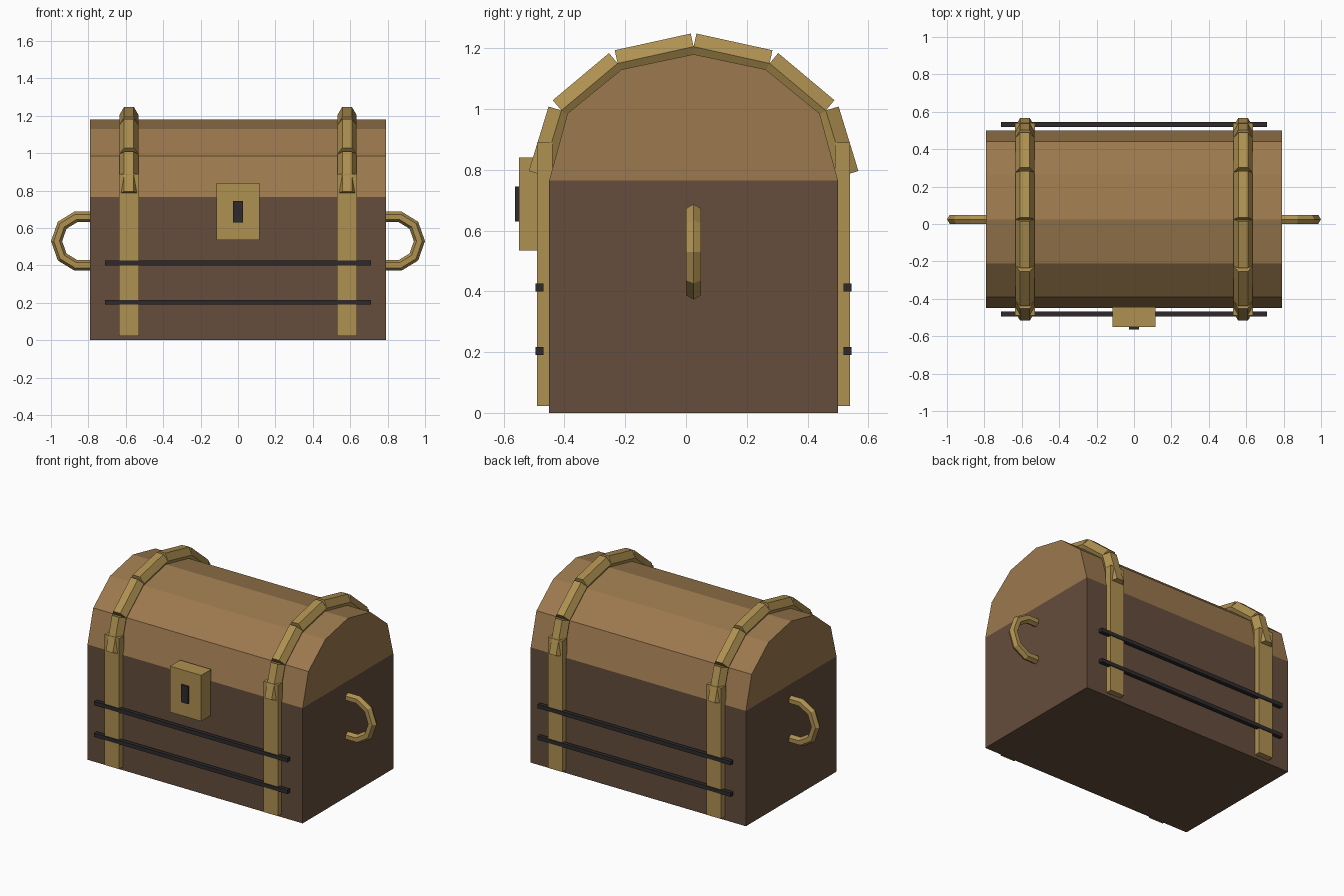
import bpy, bmesh, math
from mathutils import Vector

cube = bpy.data.objects.get("Cube")
if cube:
    bpy.data.objects.remove(cube, do_unlink=True)

MID = 0.025   # depth centre of the chest body


def material(name, rgb):
    lin = [((c / 255 + 0.055) / 1.055) ** 2.4 for c in rgb] + [1.0]
    m = bpy.data.materials.new(name)
    m.use_nodes = True
    m.diffuse_color = lin
    bsdf = next(n for n in m.node_tree.nodes if n.type == 'BSDF_PRINCIPLED')
    bsdf.inputs["Base Color"].default_value = lin
    return m


DARK_WOOD = material("dark wood", (101, 77, 60))
LIGHT_WOOD = material("light wood", (156, 121, 78))
BRASS = material("brass", (175, 145, 81))
IRON = material("black iron", (46, 42, 44))


def finish(name, bm, mat):
    bmesh.ops.recalc_face_normals(bm, faces=bm.faces)
    mesh = bpy.data.meshes.new(name)
    bm.to_mesh(mesh)
    bm.free()
    mesh.materials.append(mat)
    obj = bpy.data.objects.new(name, mesh)
    bpy.context.collection.objects.link(obj)
    return obj


def box(name, lo, hi, mat):
    bm = bmesh.new()
    bmesh.ops.create_cube(bm, size=1)
    for v in bm.verts:
        v.co = [h if c > 0 else l for c, l, h in zip(v.co, lo, hi)]
    return finish(name, bm, mat)


def hex_sweep(bm, path, side, radius, start):
    """Sweep a hexagon along a flat path; side is the normal of its plane."""
    path = [Vector(p) for p in path]
    rings = []
    for i, p in enumerate(path):
        dirs = [(b - a).normalized() for a, b in zip(path, path[1:])]
        d_in, d_out = dirs[max(i - 1, 0)], dirs[min(i, len(dirs) - 1)]
        tangent = (d_in + d_out).normalized()
        out = tangent.cross(side) / tangent.dot(d_in)   # mitred corner
        ring = []
        for k in range(6):
            a = start + k * math.pi / 3
            ring.append(bm.verts.new(p + radius * (math.cos(a) * out + math.sin(a) * side)))
        rings.append(ring)
    for r, s in zip(rings, rings[1:]):
        for k in range(6):
            bm.faces.new((r[k], r[(k + 1) % 6], s[(k + 1) % 6], s[k]))
    bm.faces.new(rings[0])
    bm.faces.new(rings[-1])


# Chest body
box("chest_body", (-0.79, MID - 0.475, 0), (0.79, MID + 0.475, 0.765), DARK_WOOD)

# Faceted barrel lid, extruded along x
half = [(0.475, 0.765), (0.415, 0.985), (0.237, 1.13), (0, 1.18)]
profile = half + [(-y, z) for y, z in reversed(half[:-1])]
bm = bmesh.new()
cap = bm.faces.new([bm.verts.new((-0.79, MID + y, z)) for y, z in profile])
ext = bmesh.ops.extrude_face_region(bm, geom=[cap], use_keep_orig=True)
moved = [g for g in ext["geom"] if isinstance(g, bmesh.types.BMVert)]
bmesh.ops.translate(bm, verts=moved, vec=(1.58, 0, 0))
finish("lid", bm, LIGHT_WOOD)

# Straps: separate hexagonal bars over the lid, flat boards on front and back
arch_half = [(0.5, 0.783), (0.435, 0.995), (0.25, 1.15), (0, 1.205)]
arch = arch_half + [(-y, z) for y, z in reversed(arch_half[:-1])]
for label, x in (("left", 0.583), ("right", -0.583)):
    bm = bmesh.new()
    pts = [(x, MID + y, z) for y, z in arch]
    for a, b in zip(pts, pts[1:]):
        hex_sweep(bm, [a, b], Vector((1, 0, 0)), 0.051, math.pi / 6 * 3)
    finish(label + "_lid_strap", bm, BRASS)
    for face, s in (("front", -1), ("back", 1)):
        y0, y1 = sorted((MID + s * 0.465, MID + s * 0.515))
        box(f"{label}_{face}_strap", (x - 0.053, y0, 0.022),
            (x + 0.053, y1, 0.89), BRASS)

# Iron rods on front and back
for face, s in (("front", -1), ("back", 1)):
    for level, z in (("lower", 0.203), ("upper", 0.413)):
        y = MID + s * 0.507
        box(f"{face}_{level}_rod", (-0.71, y - 0.013, z - 0.013),
            (0.71, y + 0.013, z + 0.013), IRON)

# Lock with keyhole plate
box("lock", (-0.115, -0.55, 0.535), (0.115, -0.445, 0.84), BRASS)
box("keyhole", (-0.026, -0.563, 0.63), (0.026, -0.545, 0.745), IRON)

# Side handles
handle = [(0.77, 0.659), (0.868, 0.659), (0.94, 0.615), (0.97, 0.53),
          (0.94, 0.445), (0.868, 0.401), (0.77, 0.401)]
for label, s in (("left", 1), ("right", -1)):
    bm = bmesh.new()
    hex_sweep(bm, [(s * x, MID, z) for x, z in handle],
              Vector((0, 1, 0)), 0.028, 0)
    finish(label + "_handle", bm, BRASS)
